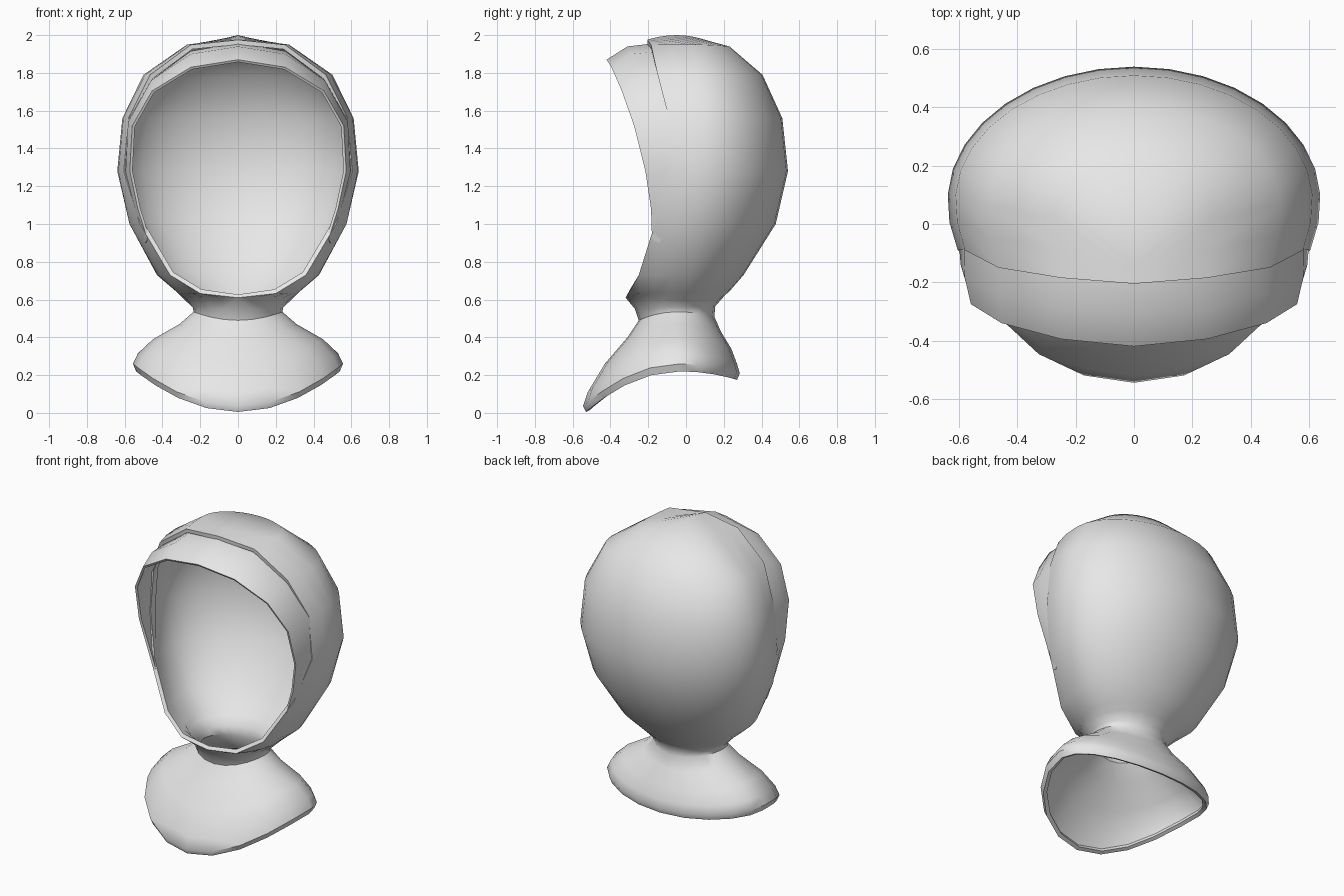
import bpy
import math

if "Cube" in bpy.data.objects:
    bpy.data.objects.remove(bpy.data.objects["Cube"])

grey = bpy.data.materials.new("soft grey")
grey.diffuse_color = (0.8, 0.8, 0.8, 1)
grey.use_nodes = True
grey.node_tree.nodes["Principled BSDF"].inputs["Base Color"].default_value = grey.diffuse_color


def half_shell(name, rows, thickness):
    """Skin rows of points (x >= 0 half), mirror them and give them thickness."""
    n = len(rows[0])
    verts = [p for row in rows for p in row]
    faces = [(i * n + j, (i + 1) * n + j, (i + 1) * n + j + 1, i * n + j + 1)
             for i in range(len(rows) - 1) for j in range(n - 1)]
    mesh = bpy.data.meshes.new(name)
    mesh.from_pydata(verts, [], faces)
    mesh.materials.append(grey)
    obj = bpy.data.objects.new(name, mesh)
    bpy.context.collection.objects.link(obj)
    mirror = obj.modifiers.new("mirror", 'MIRROR')
    mirror.use_clip = True
    mirror.merge_threshold = 0.001
    solid = obj.modifiers.new("thickness", 'SOLIDIFY')
    solid.thickness = thickness
    solid.offset = -1
    bpy.ops.object.select_all(action='DESELECT')
    obj.select_set(True)
    bpy.context.view_layer.objects.active = obj
    bpy.ops.object.convert(target='MESH')
    bpy.ops.object.shade_smooth_by_angle(angle=math.radians(45))
    return obj


def arc(width, yc, back, rim_x, rim_y, z_back, z_side, z_front, steps=10):
    """Elliptical arc from the back midline round the side to the front rim."""
    s = math.asin(rim_x / width) if width else 0
    end = math.pi - s
    front = (yc - rim_y) / math.cos(s)
    pts = []
    for k in range(steps + 1):
        a = end * k / steps
        c = math.cos(a)
        y = yc + c * (back - yc if c > 0 else front)
        z = z_side * (1 - c * c) + (z_back if c > 0 else z_front) * c * c
        pts.append((width * math.sin(a), y, z))
    return pts


# Collar, neck and hood in one skin, bottom to top
sections = [
    # half width, centre y, back y, rim x, rim y, z back, z side, z front
    (.54, -.03, .27, 0, -.53, .175, .22, .005),
    (.556, -.03, .285, 0, -.545, .21, .26, .035),
    (.53, -.03, .27, 0, -.52, .26, .315, .11),
    (.45, -.04, .24, 0, -.43, .34, .39, .26),
    (.31, -.05, .185, 0, -.31, .43, .47, .40),
    (.235, -.05, .15, 0, -.25, .51, .535, .49),
    (.24, -.05, .155, 0, -.27, .565, .56, .55),
    (.285, -.04, .195, 0, -.32, .61, .60, .61),
    (.32, -.03, .24, .2, -.305, .655, .635, .63),
    (.43, 0, .305, .36, -.25, .73, .73, .73),
    (.575, .05, .475, .52, -.165, 1.0, 1.0, 1.0),
    (.64, .08, .54, .605, -.09, 1.28, 1.28, 1.28),
    (.613, .08, .51, .58, -.09, 1.56, 1.56, 1.56),
    (.50, .06, .405, .465, -.15, 1.79, 1.79, 1.79),
    (.27, .02, .23, .25, -.185, 1.94, 1.95, 1.94),
    (0, -.05, .10, 0, -.205, 1.975, 2.0, 1.975),
]
half_shell("hood_and_collar", [arc(*s) for s in sections], 0.025)

# Brim band tucked under the hood edge, crown to cheek
brim_back = [(0, -.14, 1.96), (.25, -.12, 1.915), (.46, -.07, 1.765),
             (.585, -.02, 1.55), (.605, -.02, 1.28), (.55, -.09, 1.05), (.49, -.14, .9)]
brim_mid = [(0, -.31, 1.94), (.25, -.29, 1.90), (.46, -.24, 1.76),
            (.582, -.18, 1.54), (.595, -.14, 1.28), (.54, -.15, 1.06), (.485, -.165, .91)]
brim_front = [(0, -.42, 1.87), (.25, -.395, 1.83), (.455, -.34, 1.705),
              (.56, -.275, 1.52), (.573, -.215, 1.28), (.53, -.185, 1.08), (.48, -.18, .92)]
half_shell("brim", [brim_back, brim_mid, brim_front], 0.015)
